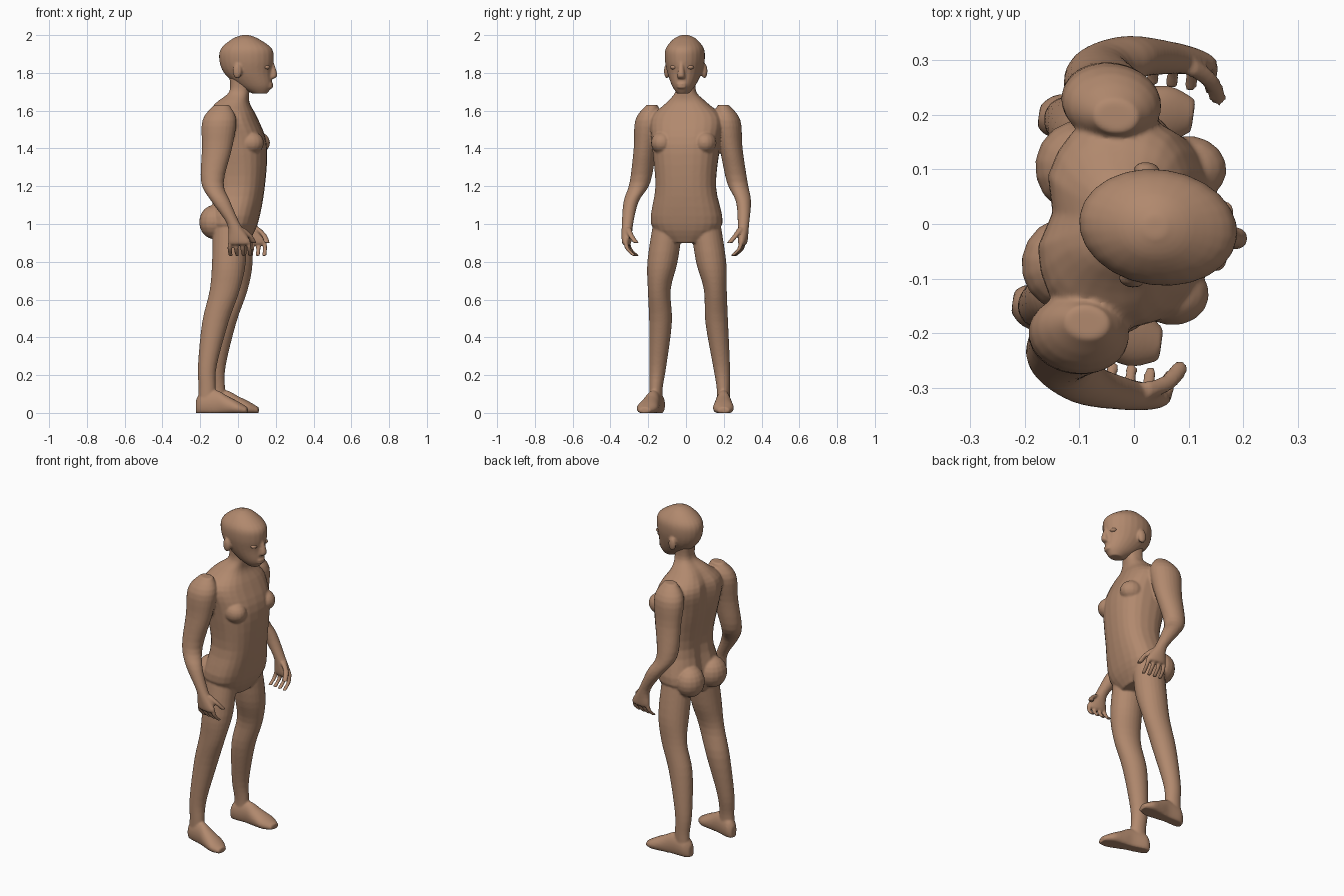
import bpy, bmesh
from math import sin, cos, pi, radians, copysign
from mathutils import Matrix, Vector

default_cube = bpy.data.objects.get("Cube")
if default_cube:
    bpy.data.objects.remove(default_cube, do_unlink=True)

# The whole figure is turned slightly about the vertical
TURN = Matrix.Rotation(radians(-8), 4, 'Z')
SIDES = {"left": 1, "right": -1}

skin = bpy.data.materials.new("brown skin")
skin.use_nodes = True
skin.diffuse_color = (.44, .25, .155, 1)
shader = skin.node_tree.nodes["Principled BSDF"]
shader.inputs["Base Color"].default_value = skin.diffuse_color


def smooth_path(rings, steps=4):
    """Fill in rings along a curve that passes through the given ones."""
    rings = [Vector(ring) for ring in rings]
    padded = [rings[0], *rings, rings[-1]]
    path = []
    for before, start, end, after in zip(padded, padded[1:], padded[2:], padded[3:]):
        leave, arrive = (end - before) / 2, (after - start) / 2
        for step in range(steps):
            t = step / steps
            ease = t * t * (3 - t - t)
            path.append(start.lerp(end, ease)
                        + leave * t * (1 - t) ** 2 - arrive * t * t * (1 - t))
    return path + [rings[-1]]


def rounded(value, squareness):
    return copysign(abs(value) ** (2 / squareness), value)


def loft(bm, rings, side=1, upright=True, squareness=2, spine=False, segments=24):
    """Closed skin through rings of (x, y, z, depth radius, width radius)."""
    loops = []
    for x, y, z, depth, width in smooth_path(rings):
        loop = []
        for i in range(segments):
            angle = 2 * pi * i / segments
            out = depth * rounded(cos(angle), squareness)
            across = width * rounded(sin(angle), squareness)
            if spine and out < 0:
                out += width / 9 * max(0, 1 - abs(across) / .06)
            point = (x + out, y + across, z) if upright else (x, y + across, max(0, z + out))
            loop.append(bm.verts.new((point[0], side * point[1], point[2])))
        loops.append(loop)
    for lower, upper in zip(loops, loops[1:]):
        for i in range(segments):
            bm.faces.new((lower[i - 1], lower[i], upper[i], upper[i - 1]))
    bm.faces.new(loops[0])
    bm.faces.new(loops[-1])


def centred_loft(bm, profile, **options):
    """Loft on the middle line from rows of (z, back, front, half width)."""
    rings = [((back + front) / 2, 0, z, (front - back) / 2, half)
             for z, back, front, half in profile]
    loft(bm, rings, **options)


def tube(bm, points, radius, side):
    loft(bm, [(*point, radius, radius) for point in points], side, segments=10)


def ball(bm, centre, size):
    place = Matrix.Translation(centre) @ Matrix.Diagonal((*size, 1))
    bmesh.ops.create_uvsphere(bm, u_segments=16, v_segments=10, radius=1, matrix=place)


def finish(name, bm, voxel=None):
    """Turn the mesh, shade it smooth and fuse its overlapping pieces."""
    bmesh.ops.recalc_face_normals(bm, faces=bm.faces)
    bmesh.ops.transform(bm, matrix=TURN, verts=bm.verts)
    for face in bm.faces:
        face.smooth = True
    mesh = bpy.data.meshes.new(name)
    bm.to_mesh(mesh)
    bm.free()
    mesh.materials.append(skin)
    part = bpy.data.objects.new(name, mesh)
    bpy.context.collection.objects.link(part)
    if voxel:
        fuse = part.modifiers.new("fuse", 'REMESH')
        fuse.mode = 'VOXEL'
        fuse.voxel_size = voxel
        fuse.use_smooth_shade = True
        soften = part.modifiers.new("soften", 'SMOOTH')
        soften.iterations = 4


def add_arm(bm, side):
    # Shoulder, elbow, wrist and palm
    loft(bm, [(-.06, .19, 1.63, .04, .03), (-.07, .21, 1.55, .09, .07),
              (-.08, .23, 1.4, .08, .06), (-.1, .26, 1.22, .06, .055),
              (-.05, .3, 1.12, .05, .04), (.02, .31, 1, .035, .03),
              (.05, .31, .91, .06, .025), (.05, .31, .89, .05, .015)], side)
    # Curled fingers, fanned out from the palm, and the thumb
    for finger in range(4):
        fan = finger - 1.5
        base, tip = .05 + .03 * fan, .05 + .035 * fan
        tube(bm, [(base, .31, .92), (tip, .3, .87), (tip, .26, .83)], .012, side)
    tube(bm, [(.06, .3, .98), (.1, .28, .94), (.12, .25, .9)], .016, side)


def add_leg(bm, side):
    # Thigh, knee, calf and ankle
    loft(bm, [(-.03, .1, 1, .09, .08), (-.03, .13, .8, .09, .08),
              (-.05, .15, .65, .08, .06), (-.1, .15, .48, .07, .06),
              (-.14, .17, .25, .05, .045), (-.14, .18, .13, .045, .035),
              (-.14, .18, .05, .05, .035)], side)
    # Foot from heel to toes, splayed outward, with a flat sole
    outline = [(-.2, .07, .02), (-.17, .11, .04), (-.09, .12, .04),
               (-.03, .09, .05), (.03, .06, .055), (.08, .03, .03)]
    loft(bm, [(x, .2 + x / 7, height * .4, height * .6, width)
              for x, height, width in outline], side, upright=False)


# Body: hips, waist, chest, shoulders and neck
body = bmesh.new()
centred_loft(body, [(.9, -.1, .05, .09), (1, -.15, .1, .19), (1.2, -.12, .14, .16),
                    (1.42, -.16, .15, .18), (1.56, -.17, .1, .19),
                    (1.64, -.12, .06, .11), (1.7, -.05, .06, .055),
                    (1.78, -.05, .07, .055)], squareness=2.5, spine=True)
for side in SIDES.values():
    # Chest and buttock muscles
    ball(body, (.085, side * .115, 1.43), (.07, .06, .06))
    ball(body, (-.115, side * .09, 1.01), (.08, .085, .09))
    add_arm(body, side)
    add_leg(body, side)
finish("body", body, voxel=.006)

# Head from chin to crown
head = bmesh.new()
centred_loft(head, [(1.69, .08, .155, .03), (1.73, 0, .18, .06), (1.8, -.075, .18, .09),
                    (1.87, -.1, .19, .105), (1.93, -.09, .18, .1),
                    (1.98, -.03, .11, .06), (2, .02, .06, .02)])
# Nose, lips and ears
loft(head, [(.18, 0, 1.86, .01, .01), (.19, 0, 1.79, .02, .02), (.18, 0, 1.77, .015, .02)])
for z in (1.74, 1.725):
    ball(head, (.175, 0, z), (.013, .027, .008))
for side in SIDES.values():
    ball(head, (.01, side * .1, 1.81), (.025, .016, .04))
finish("head", head, voxel=.006)

# Eyes
for label, side in SIDES.items():
    eye = bmesh.new()
    ball(eye, (.16, side * .042, 1.83), (.017, .022, .012))
    finish(label + "_eye", eye)
